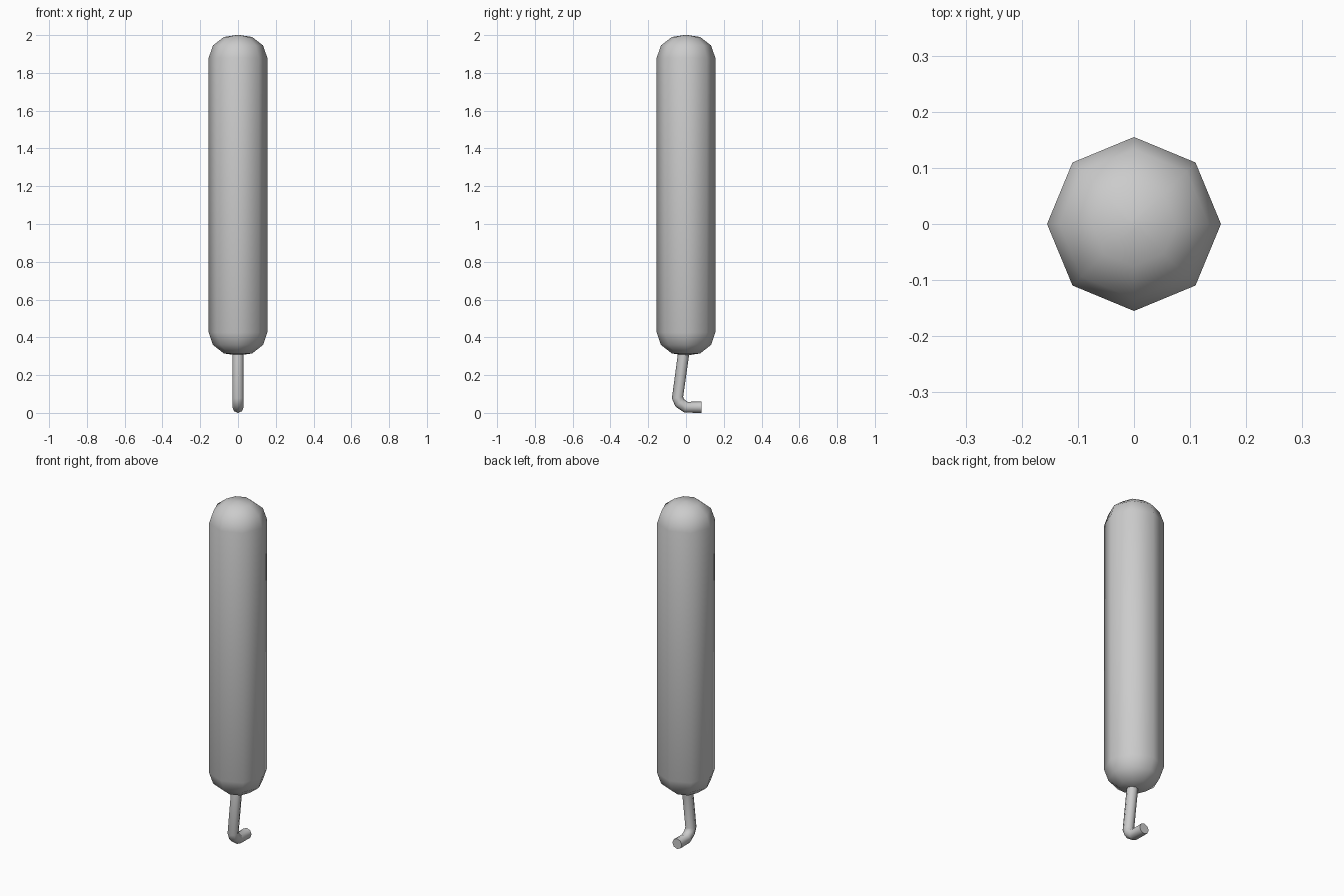
import bpy, bmesh, math
from mathutils import Vector

if "Cube" in bpy.data.objects:
    bpy.data.objects.remove(bpy.data.objects["Cube"])


def make_object(name, rings, sharp_angle):
    """Skin a list of equal rings and cap both ends."""
    bm = bmesh.new()
    loops = [[bm.verts.new(p) for p in ring] for ring in rings]
    n = len(loops[0])
    for a, b in zip(loops, loops[1:]):
        for i in range(n):
            j = (i + 1) % n
            bm.faces.new((a[i], a[j], b[j], b[i]))
    bm.faces.new(loops[0])
    bm.faces.new(loops[-1])
    bmesh.ops.recalc_face_normals(bm, faces=bm.faces)
    mesh = bpy.data.meshes.new(name)
    bm.to_mesh(mesh)
    bm.free()
    obj = bpy.data.objects.new(name, mesh)
    bpy.context.collection.objects.link(obj)
    bpy.ops.object.select_all(action='DESELECT')
    obj.select_set(True)
    bpy.context.view_layer.objects.active = obj
    bpy.ops.object.shade_smooth_by_angle(angle=math.radians(sharp_angle))
    return obj


SIDES = 8
angles = [math.tau * i / SIDES for i in range(SIDES)]

# Rounded eight-sided roller sleeve
half = [(0.01, 0.0), (0.075, 0.01), (0.133, 0.055), (0.155, 0.12)]
profile = [(r, 0.305 + d) for r, d in half] + [(r, 2.0 - d) for r, d in reversed(half)]
make_object("padded_body",
            [[(r * math.cos(a), r * math.sin(a), z) for a in angles] for r, z in profile], 60)

# Bent rod under the body, swept in the y-z plane
path = [Vector(p) for p in ((0, -0.008, 0.35), (0, -0.045, 0.083), (0, -0.033, 0.055),
                            (0, 0.0, 0.032), (0, 0.082, 0.032))]
radius = 0.03
rings = []
for i, p in enumerate(path):
    before = (p - path[i - 1]).normalized() if i > 0 else Vector()
    after = (path[i + 1] - p).normalized() if i < len(path) - 1 else Vector()
    t = (before + after).normalized()
    side = Vector((1, 0, 0))
    up = t.cross(side)
    rings.append([p + radius * (math.cos(a) * side + math.sin(a) * up) for a in angles])
# Keep the foot exactly on the ground
low = min(v.z for ring in rings for v in ring)
rings = [[v - Vector((0, 0, low)) for v in ring] for ring in rings]
make_object("bent_rod", rings, 60)
